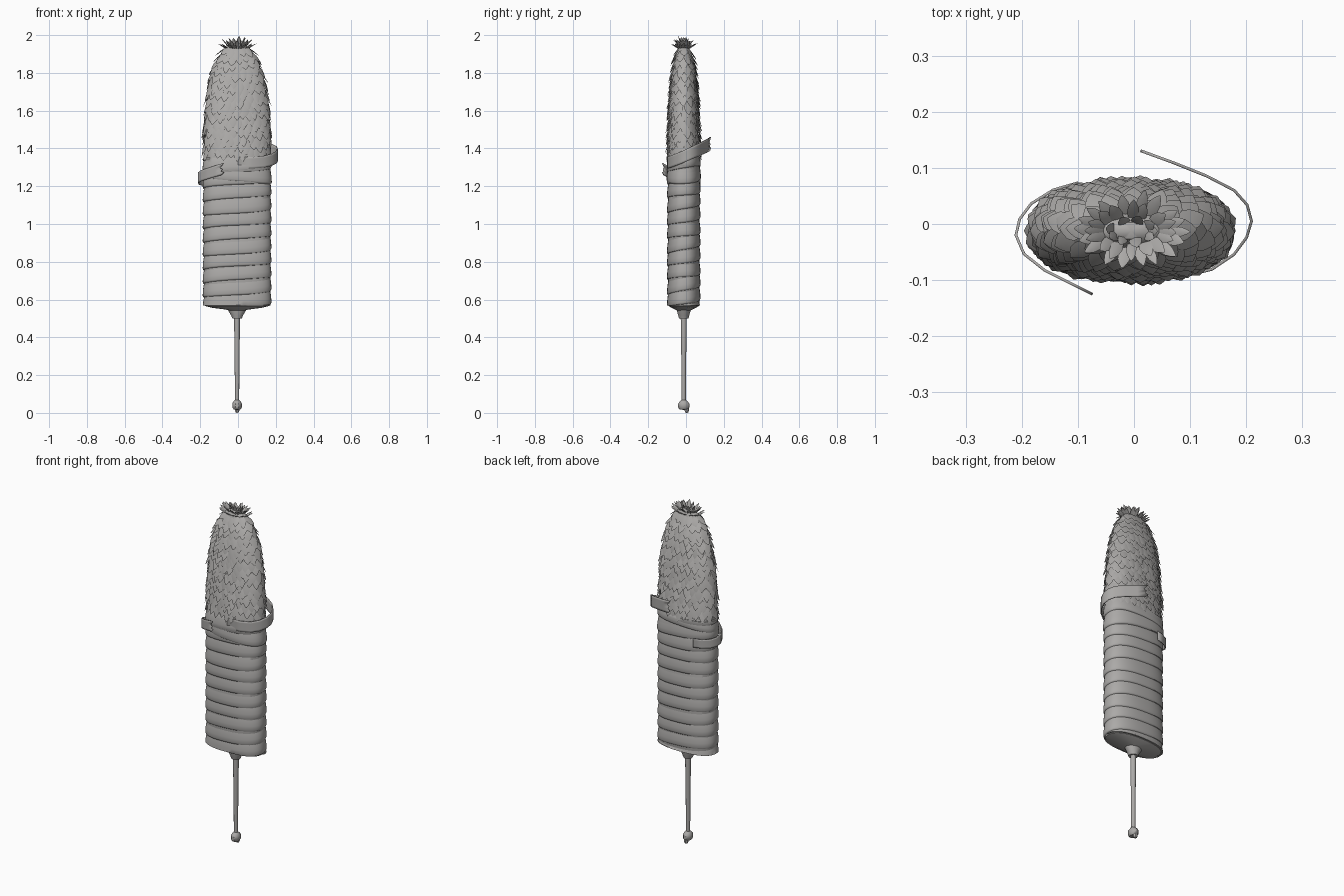
import bpy, bmesh, math, random
from mathutils import Vector

random.seed(4)
if "Cube" in bpy.data.objects:
    bpy.data.objects.remove(bpy.data.objects["Cube"])

CX, CY = -0.005, -0.012
TAU = math.tau

grey = bpy.data.materials.new("warm_grey")
grey.use_nodes = True
colour = (0.41, 0.40, 0.39, 1)
grey.diffuse_color = colour
grey.node_tree.nodes["Principled BSDF"].inputs["Base Color"].default_value = colour


def oval(t, a, b, z, e=2.4):
    """Point on a rounded oblong cross-section."""
    c, s = math.cos(t), math.sin(t)
    return Vector((CX + math.copysign(abs(c) ** (2 / e), c) * a,
                   CY + math.copysign(abs(s) ** (2 / e), s) * b, z))


def add_grid(bm, rows):
    """Quad sheet through rows of points."""
    vs = [[bm.verts.new(p) for p in row] for row in rows]
    for r, q in zip(vs, vs[1:]):
        for c in range(len(r) - 1):
            bm.faces.new((r[c], q[c], q[c + 1], r[c + 1]))


def finish(name, bm, angle=40, thickness=0):
    bmesh.ops.remove_doubles(bm, verts=bm.verts, dist=1e-5)
    mesh = bpy.data.meshes.new(name)
    bm.to_mesh(mesh)
    bm.free()
    mesh.materials.append(grey)
    ob = bpy.data.objects.new(name, mesh)
    bpy.context.collection.objects.link(ob)
    bpy.ops.object.select_all(action='DESELECT')
    ob.select_set(True)
    bpy.context.view_layer.objects.active = ob
    bpy.ops.object.shade_smooth_by_angle(angle=math.radians(angle))
    if thickness:
        mod = ob.modifiers.new("thickness", 'SOLIDIFY')
        mod.thickness = thickness
    return ob


def loft(name, profile, n, e=2.4, angle=40):
    """Closed form through (z, half width, half depth) sections."""
    bm = bmesh.new()
    add_grid(bm, [[oval(TAU * (i % n) / n, a, b, z, e) for z, a, b in profile]
                  for i in range(n + 1)])
    return finish(name, bm, angle)


# Stem, knob and nub
loft("stem", [(0.05, 0, 0), (0.05, .011, .011), (0.3, .013, .013),
              (0.51, .016, .016), (0.51, 0, 0)], 12, 2)
loft("knob", [(.016, 0, 0), (.018, .017, .022), (.028, .025, .031), (.05, .025, .031),
              (.062, .018, .02), (.07, .01, .01)], 10, 2)
nub = loft("nub", [(0, 0, 0), (.002, .008, .008), (.014, .013, .013), (.025, .012, .012)], 7, 2)
nub.location.y = .016

# Handle core with its tapered collar
loft("collar", [(.5, 0, 0), (.5, .025, .025), (.515, .031, .029), (.54, .046, .036),
                (.552, .05, .038)], 20, 2)
loft("handle_core", [(.54, .03, .03), (.547, .06, .045), (.556, .13, .065), (.566, .17, .08),
                     (.58, .176, .083), (1.345, .176, .083), (1.355, .165, .076),
                     (1.355, 0, 0)], 48)

# Spiral binding: each turn bulges at its lower edge and tucks under the next
PITCH, STEPS = .072, 48
SECTION = [(0, -.004), (.03, .002), (.14, .005), (.45, .004), (.8, .001), (1.1, -.004)]
bm = bmesh.new()
rows = []
for i in range(-STEPS, int(STEPS * 10.6)):
    turn = i / STEPS
    wob = .006 * math.sin(turn * 2.1) * math.sin(turn * TAU)
    rows.append([oval(TAU * turn, .177 + o, .084 + o,
                      min(1.35, max(.568, .575 + wob + PITCH * (turn + v))))
                 for v, o in SECTION])
add_grid(bm, rows)
finish("spiral_binding", bm, 50)


def sloped_band(name, z, slope_x, slope_y, height, out):
    bm = bmesh.new()
    rows = []
    for i in range(STEPS + 1):
        t = TAU * (i % STEPS) / STEPS
        mid = z + slope_x * math.cos(t) + slope_y * math.sin(t)
        rows.append([oval(t, .177 + out + o, .084 + out + o, mid + (v - .5) * height)
                     for v, o in SECTION])
    add_grid(bm, rows)
    finish(name, bm, 50)


sloped_band("crossing_band", 1.265, -.018, .005, .07, .002)
sloped_band("top_band", 1.32, .012, .012, .06, .001)


# Loose torn ribbon ends
def ribbon(name, path, height, flare):
    bm = bmesh.new()
    pts = [Vector(p) for p in path]
    rows = []
    for i, p in enumerate(pts):
        h = height + flare * i / len(pts)
        rows.append([p + Vector((0, 0, (k / 6 - .5) * h)) for k in range(7)])
    step = (pts[-1] - pts[-2]).normalized()
    for k, jag in enumerate((-.01, .006, -.012, -.004, -.02, -.006, .004)):
        rows[-1][k] += step * jag
    add_grid(bm, rows)
    finish(name, bm, 35, .005)


ribbon("upper_ribbon_end",
       [(0, -.1, 1.325), (.08, -.098, 1.325), (.14, -.083, 1.33), (.18, -.056, 1.34),
        (.203, -.025, 1.352), (.212, .005, 1.365), (.204, .035, 1.378), (.18, .062, 1.39),
        (.13, .088, 1.402), (.07, .112, 1.413), (.018, .131, 1.425)], .06, .012)
ribbon("lower_ribbon_end",
       [(-.1, .076, 1.225), (-.145, .063, 1.225), (-.185, .038, 1.228), (-.206, .01, 1.235),
        (-.213, -.02, 1.245), (-.198, -.055, 1.255), (-.16, -.085, 1.268),
        (-.12, -.105, 1.28), (-.08, -.125, 1.292)], .05, .012)

# Dome under the scales
DOME = [(1.33, .17, .078), (1.5, .168, .076), (1.65, .158, .07), (1.78, .134, .06),
        (1.87, .104, .047), (1.93, .068, .03), (1.955, .035, .015), (1.96, 0, 0)]
loft("head_core", DOME, 32)


def dome_point(t, z):
    for (z0, a0, b0), (z1, a1, b1) in zip(DOME, DOME[1:]):
        if z <= z1:
            f = (z - z0) / (z1 - z0)
            return oval(t, a0 + (a1 - a0) * f, b0 + (b1 - b0) * f, z, 2.15)


# (position along, half width, lift) of one pointed scale
LEAF = [(0, .6, -.1), (.35, 1, .25), (.65, .85, .55), (.85, .48, .8), (1, .04, 1)]


def leaf(bm, root, down, normal, width, length, lift, ridge=.004):
    side = normal.cross(down).normalized()
    add_grid(bm, [[root + side * u * w * width / 2 + down * v * length
                   + normal * (h * lift + (ridge * w if u == 0 else 0))
                   for u in (-1, 0, 1)] for v, w, h in LEAF])


# Overlapping scales pointing down
bm = bmesh.new()
z, row = 1.415, 0
while z < 1.945:
    a = abs(dome_point(0, z).x - CX)
    n = max(9, round(24 * (a / .17) ** .75))
    # Space the scales evenly along the perimeter
    samples = [dome_point(TAU * i / 240, z) for i in range(241)]
    lengths = [0]
    for p, q in zip(samples, samples[1:]):
        lengths.append(lengths[-1] + (q - p).length)
    for j in range(n):
        want = lengths[-1] * ((j + row % 2 / 2 + random.uniform(-.12, .12)) / n % 1)
        i = next((k for k, s in enumerate(lengths) if s >= want), 0)
        t = TAU * i / 240
        zz = min(1.95, z + random.uniform(-.009, .009))
        p = dome_point(t, zz)
        down = (dome_point(t, zz - .02) - p).normalized()
        around = dome_point(t + .03, zz) - dome_point(t - .03, zz)
        normal = down.cross(around).normalized()
        leaf(bm, p, down, normal, random.uniform(.036, .046),
             random.uniform(.064, .08) * (.65 + .35 * a / .17), random.uniform(.012, .022))
    z += .034 - .008 * (z - 1.4)
    row += 1
finish("scales", bm, 40)

# Tuft of upright leaves at the tip: root half width, depth, height, outward lean
bm = bmesh.new()
for a, b, z, lean, n in ((.058, .026, 1.925, 1.3, 18), (.045, .02, 1.935, .75, 16),
                         (.028, .01, 1.94, .3, 9)):
    for j in range(n):
        t = TAU * (j + random.uniform(-.3, .3)) / n
        out = Vector((math.cos(t), math.sin(t) * .8, 0)).normalized()
        along = (out * lean + Vector((0, 0, 1))).normalized()
        normal = (Vector((0, 0, lean)) - out).normalized()
        leaf(bm, oval(t, a, b, z, 2), along, normal, random.uniform(.018, .026),
             random.uniform(.045, .06), -.004, .003)
finish("tip_tuft", bm, 40)
